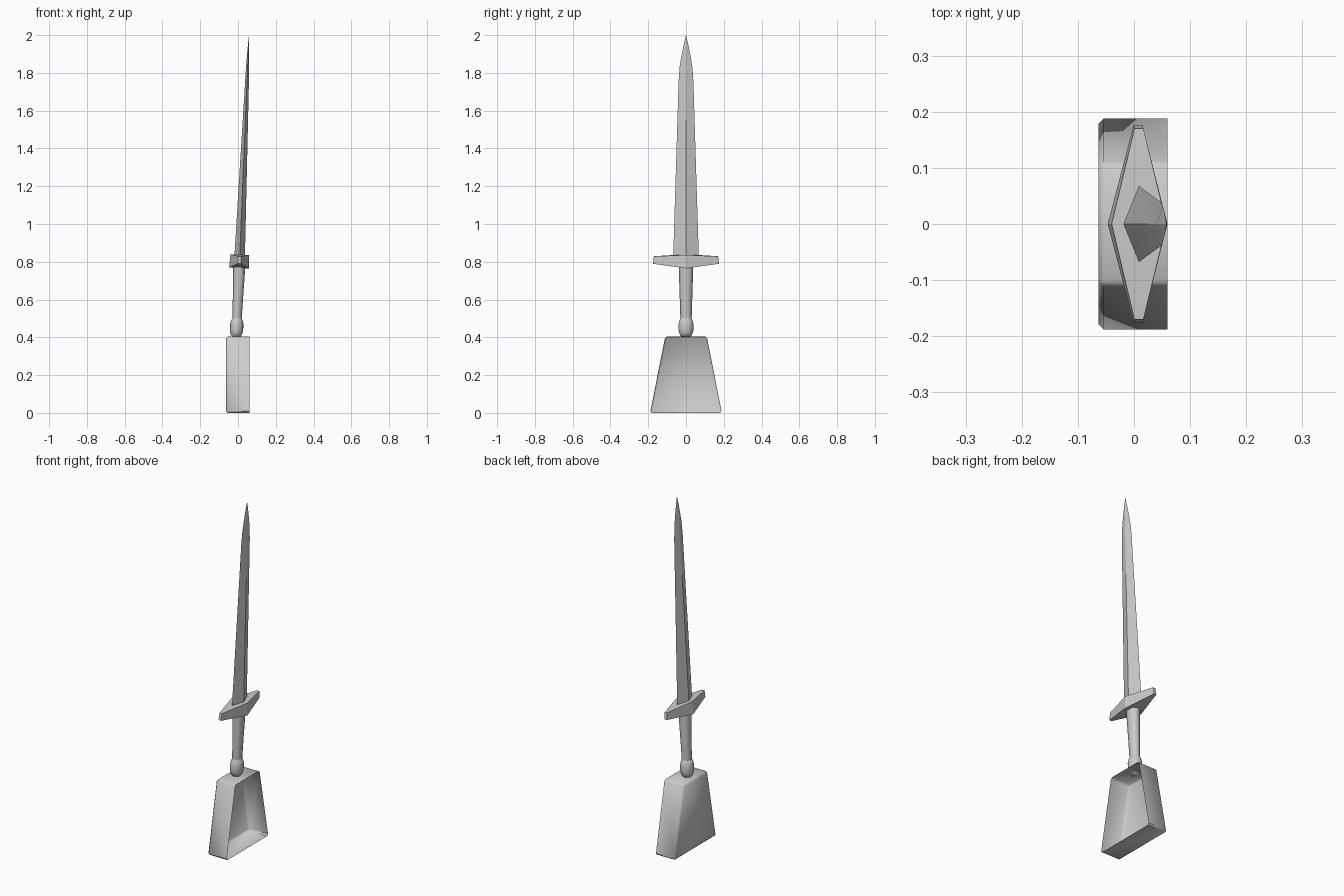
import bpy
import bmesh
from math import cos, sin, pi, radians

cube = bpy.data.objects.get("Cube")
if cube:
    bpy.data.objects.remove(cube)

grey = bpy.data.materials.new("plain grey")
grey.use_nodes = True
grey.diffuse_color = (0.6, 0.6, 0.6, 1)
grey.node_tree.nodes["Principled BSDF"].inputs["Base Color"].default_value = (0.6, 0.6, 0.6, 1)


def lean(z):
    """Sideways offset of the slightly tilted sword axis."""
    return 0.042 * z - 0.026


def finish(name, bm, angle):
    bmesh.ops.recalc_face_normals(bm, faces=bm.faces)
    mesh = bpy.data.meshes.new(name)
    bm.to_mesh(mesh)
    bm.free()
    obj = bpy.data.objects.new(name, mesh)
    bpy.context.collection.objects.link(obj)
    mesh.materials.append(grey)
    bpy.ops.object.select_all(action='DESELECT')
    obj.select_set(True)
    bpy.context.view_layer.objects.active = obj
    bpy.ops.object.shade_smooth_by_angle(angle=radians(angle))
    return obj


def loft(name, sections, sides, angle):
    """Skin (z, x radius, y radius) sections along the leaning axis."""
    bm = bmesh.new()
    rings = []
    for z, rx, ry in sections:
        rings.append([bm.verts.new((lean(z) + rx * cos(2 * pi * i / sides),
                                    ry * sin(2 * pi * i / sides), z))
                      for i in range(sides)])
    for low, high in zip(rings, rings[1:]):
        for i in range(sides):
            j = (i + 1) % sides
            bm.faces.new((low[i], low[j], high[j], high[i]))
    bm.faces.new(rings[0])
    bm.faces.new(rings[-1])
    bmesh.ops.remove_doubles(bm, verts=bm.verts, dist=0.0005)
    return finish(name, bm, angle)


# Blade with a diamond section and a curved point
loft("blade", [(0.82, 0.028, 0.068), (1.4, 0.017, 0.050), (1.76, 0.010, 0.039),
               (1.83, 0.0085, 0.034), (1.89, 0.006, 0.024), (1.95, 0.003, 0.012),
               (2.0, 0.0001, 0.0001)], 4, 25)

# Grip and pommel
loft("grip", [(0.44, 0.023, 0.028), (0.60, 0.027, 0.033), (0.79, 0.033, 0.039)], 8, 60)
loft("pommel", [(0.403, 0.022, 0.025), (0.418, 0.031, 0.034), (0.435, 0.035, 0.039),
                (0.47, 0.035, 0.039), (0.488, 0.031, 0.035), (0.502, 0.023, 0.029)], 16, 60)

# Cross guard: long diamond with clipped ends and a deeper middle
bm = bmesh.new()
layers = []
for mid_z, end_z, half_x, half_y in ((0.767, 0.79, 0.053, 0.176), (0.838, 0.829, 0.049, 0.17)):
    plan = [(half_x, 0), (0.008, half_y), (-0.008, half_y),
            (-half_x, 0), (-0.008, -half_y), (0.008, -half_y)]
    layer = []
    for x, y in plan:
        z = end_z if y else mid_z
        layer.append(bm.verts.new((lean(z) + x, y, z - 0.04 * x)))
    bm.faces.new(layer[:4])
    bm.faces.new(layer[3:] + layer[:1])
    layers.append(layer)
low, high = layers
for i in range(6):
    j = (i + 1) % 6
    bm.faces.new((low[i], low[j], high[j], high[i]))
finish("cross_guard", bm, 20)

# Tapered base shell, open on its left side
bm = bmesh.new()
bmesh.ops.create_cube(bm, size=1)
for v in bm.verts:
    top = v.co.z > 0
    v.co = (0.06 if v.co.x > 0 else -0.063,
            (0.11 if top else 0.19) * (1 if v.co.y > 0 else -1),
            0.405 if top else 0)
bmesh.ops.recalc_face_normals(bm, faces=bm.faces)
opening = [f for f in bm.faces if f.normal.x > 0.9]
bmesh.ops.delete(bm, geom=opening, context='FACES')
inner = [e for e in bm.edges if not e.is_boundary]
bmesh.ops.bevel(bm, geom=inner, offset=0.009, segments=1, affect='EDGES', profile=0.5)
finish("open_base", bm, 48)
